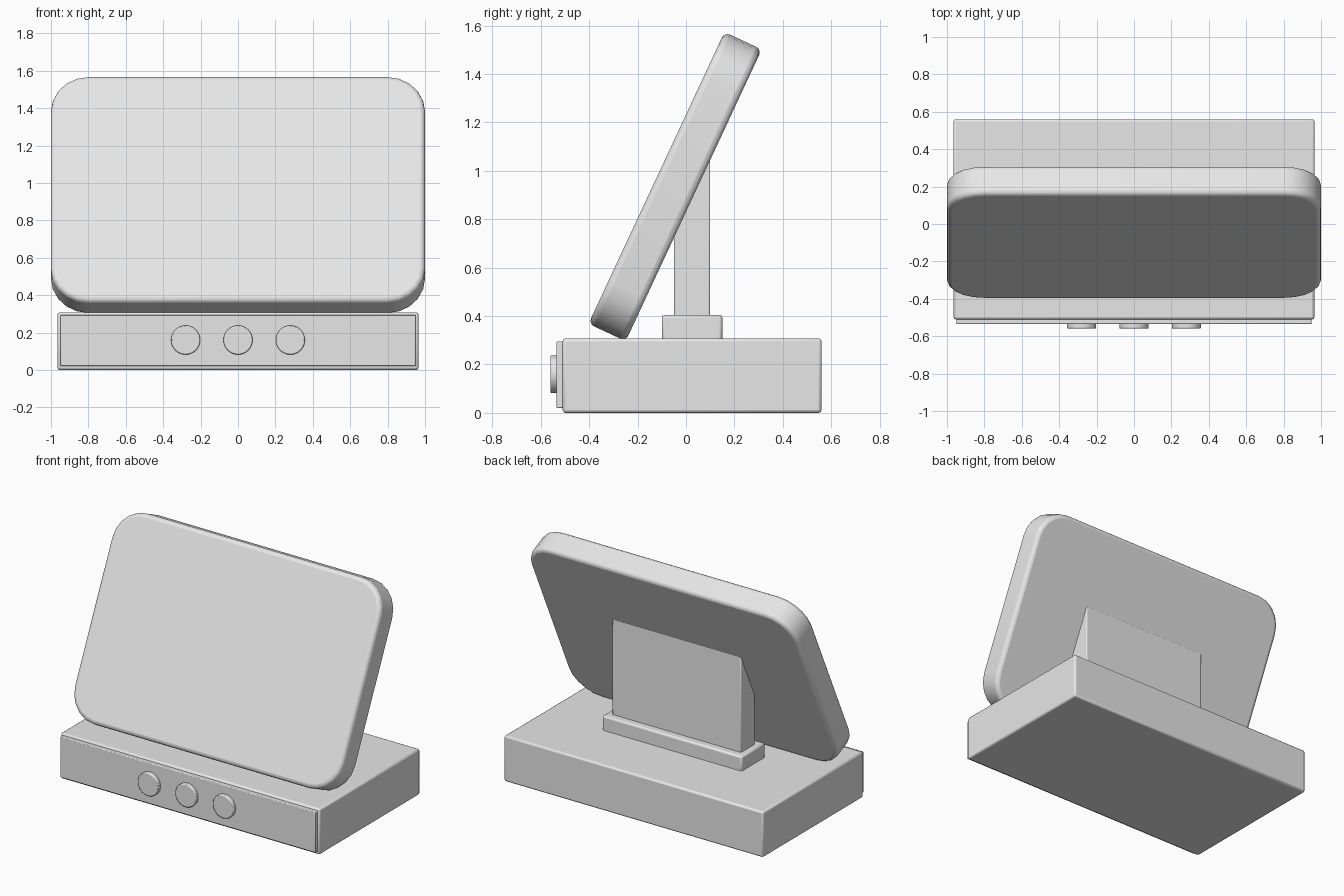
import bpy, bmesh, math
from mathutils import Vector

cube = bpy.data.objects.get("Cube")
if cube:
    bpy.data.objects.remove(cube, do_unlink=True)

grey = bpy.data.materials.new("light_grey")
grey.use_nodes = True
grey.diffuse_color = (0.8, 0.8, 0.8, 1)
grey.node_tree.nodes["Principled BSDF"].inputs["Base Color"].default_value = (0.8, 0.8, 0.8, 1)


def finish(name, bm, location, rim, segments=2):
    """Turn a bmesh into a smooth object with softened edges."""
    mesh = bpy.data.meshes.new(name)
    bm.to_mesh(mesh)
    bm.free()
    mesh.materials.append(grey)
    obj = bpy.data.objects.new(name, mesh)
    bpy.context.collection.objects.link(obj)
    obj.location = location
    bevel = obj.modifiers.new("soft_edges", 'BEVEL')
    bevel.width = rim
    bevel.segments = segments
    bevel.limit_method = 'ANGLE'
    bevel.angle_limit = math.radians(40)
    bpy.ops.object.select_all(action='DESELECT')
    obj.select_set(True)
    bpy.context.view_layer.objects.active = obj
    bpy.ops.object.shade_smooth_by_angle(angle=math.radians(50))
    return obj


def box_mesh(size):
    bm = bmesh.new()
    bmesh.ops.create_cube(bm, size=1)
    bmesh.ops.scale(bm, vec=Vector(size), verts=bm.verts)
    return bm


def block(name, x, y, z, rim):
    """Box centred on x = 0 from half width, y range and z range."""
    size = (2 * x, y[1] - y[0], z[1] - z[0])
    return finish(name, box_mesh(size), (0, sum(y) / 2, sum(z) / 2), rim)


# Base with its thin front plate
block("base", 0.965, (-0.51, 0.56), (0, 0.308), 0.012)
block("front_plate", 0.95, (-0.535, -0.49), (0.02, 0.295), 0.005)

# Support behind the screen
block("stand_foot", 0.52, (-0.10, 0.15), (0.29, 0.405), 0.012)
block("stand_neck", 0.48, (-0.05, 0.10), (0.39, 1.05), 0.006)

# Tilted screen with rounded corners
bm = box_mesh((2, 0.17, 1.33))
corners = [e for e in bm.edges if abs((e.verts[0].co - e.verts[1].co).y) > 0.1]
bmesh.ops.bevel(bm, geom=corners, offset=0.2, segments=5, profile=0.5, affect='EDGES')
screen = finish("screen", bm, (0, -0.045, 0.935), 0.025, 3)
screen.rotation_euler.x = -math.radians(25)

# Row of three round knobs
for side, x in (("right", -0.28), ("middle", 0), ("left", 0.28)):
    bm = bmesh.new()
    bmesh.ops.create_cone(bm, cap_ends=True, segments=32, radius1=0.078, radius2=0.078, depth=0.05)
    knob = finish(side + "_knob", bm, (x, -0.535, 0.16), 0.006)
    knob.rotation_euler.x = math.pi / 2
